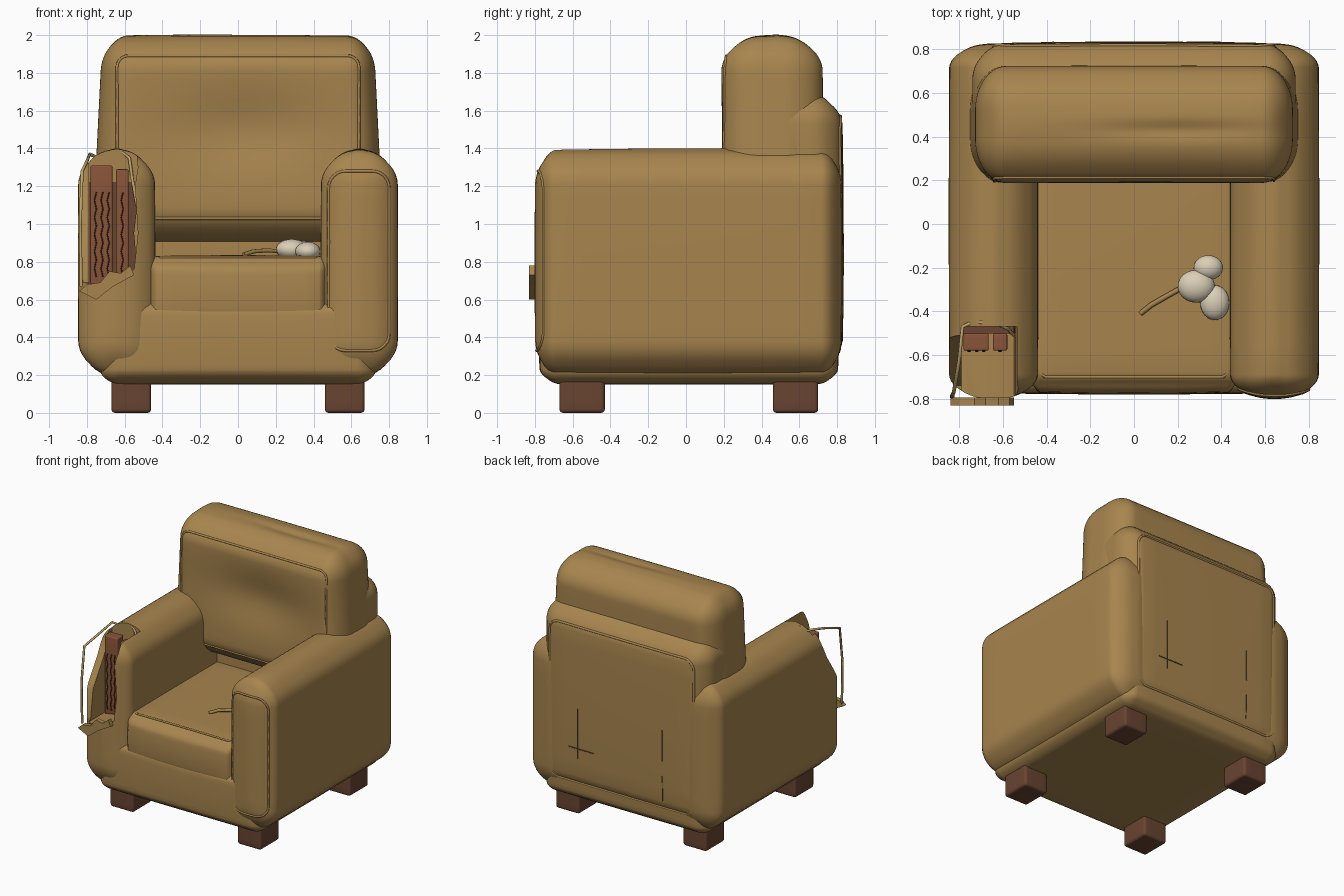
import bpy, bmesh, math
from mathutils import Vector
from mathutils.bvhtree import BVHTree

if "Cube" in bpy.data.objects:
    bpy.data.objects.remove(bpy.data.objects["Cube"])


def material(name, r, g, b):
    m = bpy.data.materials.new(name)
    m.diffuse_color = (r, g, b, 1)
    m.use_nodes = True
    m.node_tree.nodes["Principled BSDF"].inputs["Base Color"].default_value = m.diffuse_color
    return m


FABRIC = material("tan_fabric", 0.39, 0.235, 0.077)
TRIM = material("pale_trim", 0.52, 0.37, 0.14)
LEG = material("dark_wood", 0.14, 0.058, 0.031)
SLAT = material("red_wood", 0.25, 0.09, 0.042)
GRAIN = material("wood_grain", 0.06, 0.025, 0.014)
SEAM = material("seam_shadow", 0.12, 0.075, 0.025)
CREAM = material("cream", 0.70, 0.62, 0.47)


def finish(name, bm, mat, smooth=True):
    me = bpy.data.meshes.new(name)
    bmesh.ops.recalc_face_normals(bm, faces=bm.faces)
    for f in bm.faces:
        f.smooth = smooth
    bm.to_mesh(me)
    bm.free()
    ob = bpy.data.objects.new(name, me)
    bpy.context.collection.objects.link(ob)
    me.materials.append(mat)
    return ob


def soft_box(name, lo, hi, rad, mat, bulge=(0, 0, 0), n=20, shape=None):
    """Box with elliptical rounded edges and softly puffed faces."""
    bm = bmesh.new()
    bmesh.ops.create_cube(bm, size=2)
    bmesh.ops.subdivide_edges(bm, edges=bm.edges[:], cuts=n - 1, use_grid_fill=True)
    for v in bm.verts:
        u, p, d = v.co.copy(), Vector(), Vector()
        for i in range(3):
            a, s = abs(u[i]), math.copysign(1, u[i])
            p[i] = (lo[i] + hi[i]) / 2 + s * min(a * 2, 1) * ((hi[i] - lo[i]) / 2 - rad[i])
            d[i] = s * math.tan(max(0, a * 2 - 1) * math.pi / 4)
        d.normalize()
        for i in range(3):
            j, k = (i + 1) % 3, (i + 2) % 3
            p[i] += d[i] * (rad[i] + bulge[i] * (1 - u[j] ** 2) * (1 - u[k] ** 2))
        v.co = shape(p, d) if shape else p
    return finish(name, bm, mat)


def prism(name, outline, axis, a, b, mat):
    """Outline in the two other axes, extruded along one axis."""
    bm = bmesh.new()
    rings = []
    for t in (a, b):
        rings.append([bm.verts.new((t, p, q) if axis == 'x' else (p, t, q)) for p, q in outline])
    bm.faces.new(rings[0])
    bm.faces.new(rings[1][::-1])
    for i in range(len(outline)):
        j = (i + 1) % len(outline)
        bm.faces.new((rings[0][i], rings[0][j], rings[1][j], rings[1][i]))
    return finish(name, bm, mat, False)


def bake(ob):
    """Replace an object's data with its evaluated mesh."""
    dg = bpy.context.evaluated_depsgraph_get()
    me = bpy.data.meshes.new_from_object(ob.evaluated_get(dg))
    new = bpy.data.objects.new(ob.name, me)
    name = ob.name
    bpy.data.objects.remove(ob)
    new.name = name
    bpy.context.collection.objects.link(new)
    return new


def tube(name, pts, radius, mat, cyclic=False):
    cu = bpy.data.curves.new(name, 'CURVE')
    cu.dimensions = '3D'
    cu.bevel_depth, cu.bevel_resolution, cu.use_fill_caps = radius, 1, True
    sp = cu.splines.new('POLY')
    sp.points.add(len(pts) - 1)
    for q, p in zip(sp.points, pts):
        q.co = (*p, 1)
    sp.use_cyclic_u = cyclic
    cu.materials.append(mat)
    ob = bpy.data.objects.new(name, cu)
    bpy.context.collection.objects.link(ob)
    return bake(ob)


def trace(name, body, pts, direction, radius, mat, cyclic=False):
    """Thin cord laid on the surface of a body."""
    tree = BVHTree.FromPolygons([v.co for v in body.data.vertices],
                                [p.vertices[:] for p in body.data.polygons])
    hits = [tree.ray_cast(Vector(p), Vector(direction))[0] for p in pts]
    tube(name, [h for h in hits if h], radius, mat, cyclic)


def round_rect(x0, x1, z0, z1, r, y):
    pts = []
    for cx, cz, a0 in ((x1 - r, z1 - r, 0), (x0 + r, z1 - r, 90), (x0 + r, z0 + r, 180), (x1 - r, z0 + r, 270)):
        for k in range(7):
            a = math.radians(a0 + k * 15)
            pts.append(Vector((cx + r * math.cos(a), y, cz + r * math.sin(a))))
    out = []
    for p, q in zip(pts, pts[1:] + pts[:1]):  # extra points along straight runs
        m = 8 if (q - p).length > 0.1 else 1
        out += [p.lerp(q, k / m) for k in range(m)]
    return out


# legs
for sx in (-1, 1):
    for y in (-0.55, 0.58):
        soft_box("leg", (sx * 0.565 - 0.105, y - 0.12, 0), (sx * 0.565 + 0.105, y + 0.12, 0.2),
                 (0.02, 0.02, 0.02), LEG, n=8)

# base and seat cushion
soft_box("base", (-0.73, -0.76, 0.16), (0.73, 0.79, 0.60), (0.1, 0.09, 0.07), FABRIC, (0, 0.02, 0.01))
seat = soft_box("seat_cushion", (-0.48, -0.75, 0.46), (0.48, 0.45, 0.82), (0.05, 0.07, 0.07),
                FABRIC, (0, 0.03, 0.015))
cord = [(0.45 * k / 10, -0.70 + (0.03 if abs(k) == 10 else 0), 1.5) for k in range(-10, 11)]
trace("seat_piping", seat, cord, (0, 0, -1), 0.008, FABRIC)

# back frame with its rear panel cord and worn seams
frame = soft_box("back_frame", (-0.74, 0.38, 0.23), (0.74, 0.81, 1.68), (0.14, 0.15, 0.15),
                 FABRIC, (0, 0.025, 0.02))
trace("rear_piping", frame, round_rect(-0.64, 0.64, 0.32, 1.57, 0.08, 2), (0, -1, 0), 0.009, FABRIC, True)
for x0, z0, x1, z1 in ((0.38, 0.52, 0.38, 0.92), (-0.37, 0.38, -0.37, 0.58), (-0.37, 0.70, -0.37, 0.95),
                       (0.46, 0.60, 0.24, 0.60)):
    trace("rear_seam", frame, [(x0 + (x1 - x0) * k / 6, 2, z0 + (z1 - z0) * k / 6) for k in range(7)],
          (0, -1, 0), 0.004, SEAM)


# back cushion with a worn hollow, a top crease and a slight taper
def worn(p, d):
    p.x *= 1 + 0.07 * max(0, 1.85 - p.z)
    p.y += max(0, -d.y) * 0.055 * math.exp(-((p.z - 1.5) / 0.2) ** 2 - ((p.x - 0.05) / 0.4) ** 2)
    p.z -= max(0, d.z) * 0.018 * math.exp(-((p.y - 0.43) / 0.04) ** 2 - ((p.x - 0.2) / 0.35) ** 2)
    return p


back = soft_box("back_cushion", (-0.725, 0.19, 0.92), (0.725, 0.72, 1.98), (0.14, 0.2, 0.17),
                FABRIC, (0, 0.005, 0.025), n=28, shape=worn)
trace("back_piping", back, round_rect(-0.64, 0.64, 1.03, 1.89, 0.06, -2), (0, 1, 0), 0.008, FABRIC, True)

# arms
arms = {}
for side, sx in (("left", -1), ("right", 1)):
    x0, x1 = sorted((sx * 0.445, sx * 0.84))
    arms[side] = soft_box(side + "_arm", (x0, -0.79, 0.22), (x1, 0.815, 1.37), (0.16, 0.1, 0.16),
                          FABRIC, (0.008, 0.012, 0.03))
trace("arm_piping", arms["right"], round_rect(0.48, 0.80, 0.33, 1.28, 0.09, -2), (0, 1, 0), 0.008, FABRIC, True)

# torn opening in the left arm: inner hollow and ragged outer edge
hollow = prism("hollow_cutter", [(-0.79, 0.68), (-0.67, 0.70), (-0.55, 0.76), (-0.53, 0.95), (-0.545, 1.2),
                                 (-0.53, 1.3), (-0.56, 1.6), (-0.79, 1.6)], 'y', -1, -0.47, FABRIC)
ragged = prism("edge_cutter", [(-1, 0.66), (-0.74, 0.69), (-0.71, 0.92), (-0.64, 1.03), (-0.58, 1.12),
                               (-0.52, 1.24), (-0.47, 1.6), (-1, 1.6)], 'x', -1, -0.75, FABRIC)
for cutter in (hollow, ragged):
    cutter.hide_render = True
    mod = arms["left"].modifiers.new("tear", 'BOOLEAN')
    mod.operation, mod.solver, mod.object = 'DIFFERENCE', 'EXACT', cutter
torn = bake(arms["left"])
for cutter in (hollow, ragged):
    bpy.data.objects.remove(cutter)
bpy.context.view_layer.objects.active = torn
torn.select_set(True)
bpy.ops.object.shade_smooth_by_angle(angle=math.radians(35))

# exposed wooden slats with grain
prism("slat_backing", [(-0.80, 0.68), (-0.58, 0.68), (-0.535, 0.78), (-0.55, 0.95), (-0.535, 1.08),
                       (-0.55, 1.22), (-0.80, 1.22)], 'y', -0.50, -0.465, LEG)
for x0, x1, top in ((-0.78, -0.665, 1.31), (-0.645, -0.58, 1.29)):
    soft_box("slat", (x0, -0.58, 0.68), (x1, -0.50, top), (0.008, 0.008, 0.008), SLAT, n=8)
for x in (-0.755, -0.72, -0.687, -0.613):
    tube("slat_grain", [(x + 0.005 * (-1) ** k, -0.581, 0.72 + 0.045 * k) for k in range(11)], 0.004, GRAIN)

# hanging trim cord and torn fabric flap
tube("loose_trim", [(-0.83, -0.79, 0.67), (-0.835, -0.79, 1.0), (-0.825, -0.77, 1.28), (-0.80, -0.62, 1.33),
                    (-0.785, -0.47, 1.37), (-0.74, -0.45, 1.35), (-0.70, -0.45, 1.385), (-0.66, -0.46, 1.355),
                    (-0.62, -0.46, 1.385), (-0.575, -0.48, 1.35), (-0.56, -0.50, 1.24), (-0.535, -0.52, 1.10)],
     0.009, TRIM)
prism("torn_flap", [(-0.84, 0.645), (-0.75, 0.60), (-0.66, 0.67), (-0.55, 0.73), (-0.57, 0.78), (-0.62, 0.74),
                    (-0.68, 0.75), (-0.73, 0.69), (-0.80, 0.68)], 'y', -0.83, -0.795, FABRIC)

# stuffing balls and twig on the seat
for c, r in (((0.285, -0.285, 0.865), (0.085, 0.075, 0.055)), ((0.34, -0.20, 0.86), (0.067, 0.057, 0.05)),
             ((0.37, -0.36, 0.855), (0.067, 0.08, 0.05))):
    bm = bmesh.new()
    bmesh.ops.create_uvsphere(bm, u_segments=24, v_segments=14, radius=1)
    for v in bm.verts:
        v.co = Vector(v.co[i] * r[i] + c[i] for i in range(3))
    finish("stuffing_ball", bm, CREAM)
tube("twig", [(0.03, -0.41, 0.838), (0.08, -0.37, 0.855), (0.15, -0.33, 0.86), (0.24, -0.28, 0.855)], 0.012, FABRIC)
